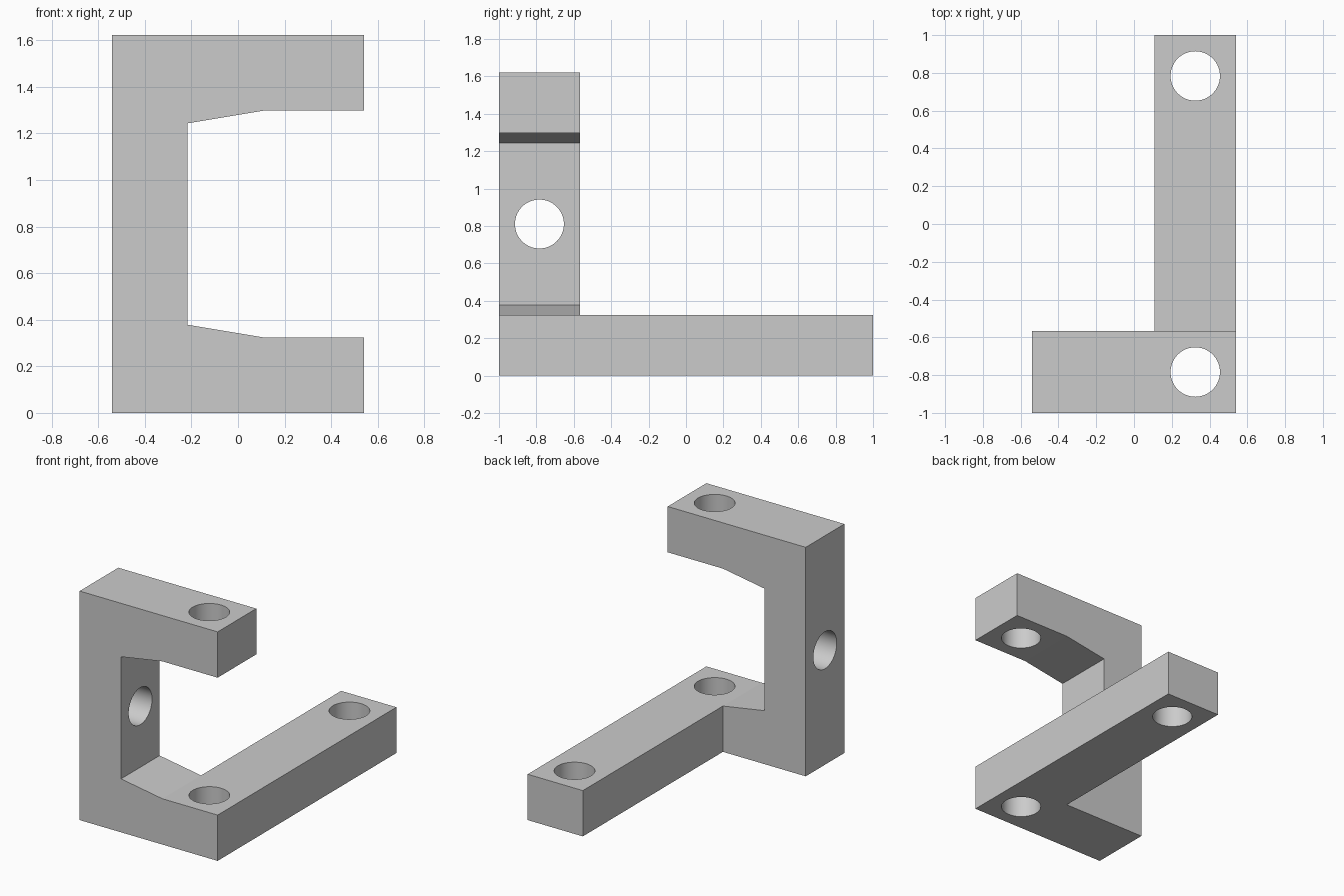
import bpy, bmesh, math
from mathutils import Matrix

cube = bpy.data.objects.get("Cube")
if cube:
    bpy.data.objects.remove(cube)

U = 2 / 18.5           # design unit: the part is 18.5 units deep
HALF_X, FRONT, BACK = 5 * U, -1.0, 1.0
BAR = 4 * U            # width of every bar
THICK = 3 * U          # thickness of the arms
HEIGHT = 15 * U
HOLE_R = 1.21 * U

grey = bpy.data.materials.new("plain_grey")
grey.use_nodes = True
colour = (0.6, 0.6, 0.6, 1)
grey.diffuse_color = colour
grey.node_tree.nodes["Principled BSDF"].inputs["Base Color"].default_value = colour


def add_object(name, bm):
    bmesh.ops.recalc_face_normals(bm, faces=bm.faces)
    mesh = bpy.data.meshes.new(name)
    bm.to_mesh(mesh)
    bm.free()
    obj = bpy.data.objects.new(name, mesh)
    mesh.materials.append(grey)
    bpy.context.collection.objects.link(obj)
    return obj


def prism(name, profile, matrix, depth):
    """Extrude a 2D profile along local z, then place it."""
    bm = bmesh.new()
    face = bm.faces.new([bm.verts.new((a, b, 0)) for a, b in profile])
    out = bmesh.ops.extrude_face_region(bm, geom=[face])
    tops = [v for v in out["geom"] if isinstance(v, bmesh.types.BMVert)]
    bmesh.ops.translate(bm, verts=tops, vec=(0, 0, depth))
    bm.transform(matrix)
    return add_object(name, bm)


def hole_cutter(name, centre, length, axis="Z"):
    bm = bmesh.new()
    turn = Matrix.Rotation(math.pi / 2, 4, "Y") if axis == "X" else Matrix()
    bmesh.ops.create_cone(bm, cap_ends=True, segments=64, radius1=HOLE_R,
                          radius2=HOLE_R, depth=length,
                          matrix=Matrix.Translation(centre) @ turn)
    return add_object(name, bm)


def combine(target, other, operation):
    mod = target.modifiers.new(other.name, "BOOLEAN")
    mod.operation = operation
    mod.solver = "EXACT"
    mod.object = other
    bpy.context.view_layer.objects.active = target
    bpy.ops.object.modifier_apply(modifier=mod.name)
    bpy.data.objects.remove(other)


# C-shaped frame: lower half of the outline, mirrored about mid height
lower = [(-HALF_X, 0), (HALF_X, 0), (HALF_X, THICK), (U, THICK), (-2 * U, 3.5 * U)]
upper = [(x, HEIGHT - z) for x, z in reversed(lower)]
stand_up = Matrix.Translation((0, FRONT + BAR, 0)) @ Matrix.Rotation(math.pi / 2, 4, "X")
bracket = prism("bracket", lower + upper, stand_up, BAR)

# Long foot reaching backwards, overlapping the frame's lower arm
left = HALF_X - BAR
foot = prism("foot", [(left, FRONT + U), (HALF_X, FRONT + U), (HALF_X, BACK), (left, BACK)],
             Matrix(), THICK)
combine(bracket, foot, "UNION")

# Bolt holes through both arms, the foot's end and the upright
hole_x = HALF_X - BAR / 2
front_y, back_y = FRONT + BAR / 2, BACK - BAR / 2
cutters = [
    hole_cutter("arm_holes", (hole_x, front_y, HEIGHT / 2), HEIGHT + U),
    hole_cutter("foot_hole", (hole_x, back_y, THICK / 2), THICK + U),
    hole_cutter("upright_hole", (-HALF_X + 1.5 * U, front_y, HEIGHT / 2), THICK + U, "X"),
]
for cutter in cutters:
    combine(bracket, cutter, "DIFFERENCE")

# Smooth the hole walls, keep the edges sharp
bracket.select_set(True)
bpy.context.view_layer.objects.active = bracket
bpy.ops.object.shade_smooth_by_angle(angle=math.radians(8))
